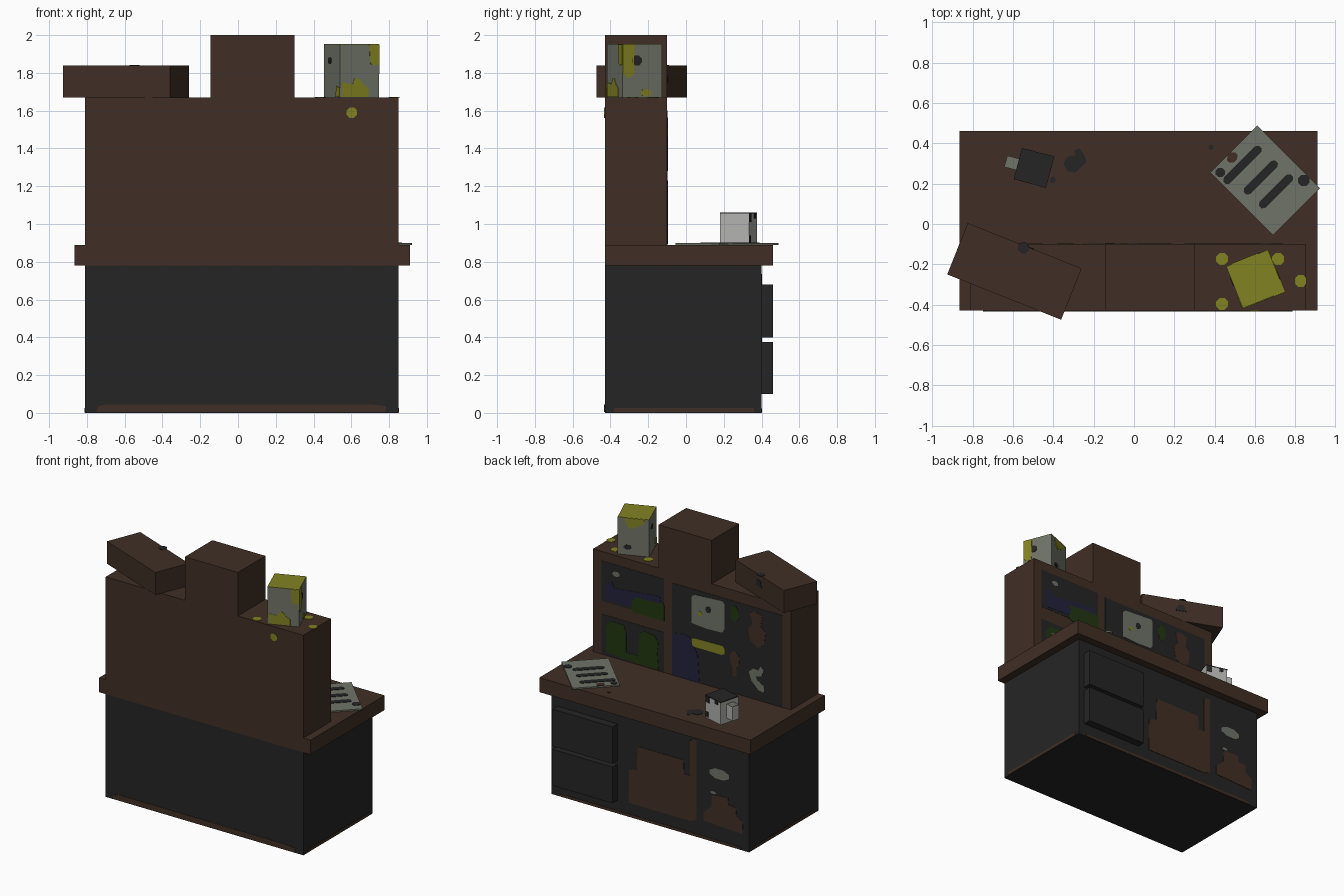
import bpy, bmesh, math
from mathutils import Vector, Matrix

if "Cube" in bpy.data.objects:
    bpy.data.objects.remove(bpy.data.objects["Cube"])


def mat(name, r, g, b):
    m = bpy.data.materials.new(name)
    lin = lambda c: ((c / 255 + 0.055) / 1.055) ** 2.4 if c > 10 else c / 255 / 12.92
    m.diffuse_color = (lin(r), lin(g), lin(b), 1)
    m.use_nodes = True
    m.node_tree.nodes["Principled BSDF"].inputs["Base Color"].default_value = m.diffuse_color
    return m


BROWN = mat("dark_wood", 64, 47, 37)
DARK = mat("charcoal", 37, 37, 37)
GREY = mat("paper_grey", 112, 116, 104)
YELLOW = mat("paint_yellow", 130, 130, 34)
WHITE = mat("mug_white", 178, 178, 175)
GREEN = mat("bottle_green", 34, 55, 17)
BLUE = mat("book_blue", 34, 34, 60)

X, Y, Z = Vector((1, 0, 0)), Vector((0, 1, 0)), Vector((0, 0, 1))


def finish(name, bm, m):
    bmesh.ops.recalc_face_normals(bm, faces=bm.faces)
    me = bpy.data.meshes.new(name)
    bm.to_mesh(me)
    bm.free()
    me.materials.append(m)
    ob = bpy.data.objects.new(name, me)
    bpy.context.collection.objects.link(ob)
    return ob


def box(name, x, y, z, m, turn=0):
    """Box from ranges, turned about its own vertical axis."""
    c = Vector((sum(x) / 2, sum(y) / 2, sum(z) / 2))
    size = (x[1] - x[0], y[1] - y[0], z[1] - z[0])
    bm = bmesh.new()
    bmesh.ops.create_cube(bm, size=1, matrix=Matrix.Translation(c) @ Matrix.Rotation(math.radians(turn), 4, 'Z')
                          @ Matrix.Diagonal((*size, 1)))
    return finish(name, bm, m)


def plate(name, pts, m, o, u, v, n, t=0.003):
    """Thin painted shape: 2D outline on the plane o,u,v, raised along n."""
    bm = bmesh.new()
    low = [bm.verts.new(o + u * a + v * b) for a, b in pts]
    top = [bm.verts.new(p.co + n * t) for p in low]
    bm.faces.new(low)
    bm.faces.new(top)
    for i in range(len(pts)):
        j = (i + 1) % len(pts)
        bm.faces.new((low[i], low[j], top[j], top[i]))
    return finish(name, bm, m)


def blob(a, b, ra, rb=None, n=8):
    rb = rb or ra
    return [(a + ra * math.cos((k + .5) * math.tau / n), b + rb * math.sin((k + .5) * math.tau / n)) for k in range(n)]


def rect(a0, a1, b0, b1):
    return [(a0, b0), (a1, b0), (a1, b1), (a0, b1)]


def back(name, pts, m, y, t=0.003):
    plate(name, pts, m, Vector((0, y, 0)), X, Z, Y, t)


def flat(name, pts, m, z, t=0.003):
    plate(name, pts, m, Vector((0, 0, z)), X, Y, Z, t)


def side_frame(cx, cy, turn, half, k):
    """Frame of side k of a turned box: 0 right, 1 back, 2 left, 3 front."""
    n = Matrix.Rotation(math.radians(turn + 90 * k), 3, 'Z') @ X
    return Vector((cx, cy, 0)) + n * half, Z.cross(n), Z, n


# Main bench
box("base_cabinet", (-.81, .85), (-.43, .40), (0, .78), DARK)
box("worktop", (-.865, .91), (-.43, .46), (.78, .89), BROWN)
box("upper_cabinet", (-.81, .85), (-.43, -.10), (.89, 1.67), BROWN)
box("top_crate", (-.145, .30), (-.43, -.10), (1.67, 2.0), BROWN)
for i, z in enumerate(((.10, .375), (.40, .68))):
    box(f"drawer_{i}", (.295, .80), (.395, .46), z, DARK)

# Worn strips round the floor edge
strip = [(-.75, .004), (.78, .004), (.785, .035), (.7, .045), (-.7, .045), (-.74, .035)]
plate("floor_strip_front", strip, BROWN, Vector((0, -.43, 0)), X, Z, -Y)
back("floor_strip_back", [(a, b * .5) for a, b in strip], BROWN, .40)
for s, x in ((1, .85), (-1, -.81)):
    plate("floor_strip_side", rect(-.38, .36, .003, .025), BROWN, Vector((x, 0, 0)), Y, Z, X * s)

# Painted shapes on the base
back("cabinet_opening", [(.20, .108), (.195, .36), (.13, .38), (.125, .555), (-.26, .555), (-.265, .45), (-.315, .45),
                         (-.315, .72), (-.37, .735), (-.37, .13), (-.32, .108)], BROWN, .40)
back("jug_shape", [(-.43, .14), (-.43, .205), (-.495, .265), (-.50, .36), (-.635, .365), (-.64, .315), (-.70, .31),
                   (-.705, .25), (-.76, .22), (-.755, .125)], BROWN, .40)
back("grey_mark", blob(-.562, .527, .088, .042), GREY, .40)
back("jug_cap", blob(-.51, .375, .025, .012), GREY, .40)

# Dark shelf recesses of the upper cabinet
H = -.10
for name, r in (("recess_upper", (.255, .78, 1.295, 1.60)), ("recess_lower", (.255, .78, .892, 1.195)),
                ("recess_tall", (-.74, .185, .892, 1.59))):
    back(name, rect(*r), DARK, H, .002)

# Shelf contents
back("blue_cloth", [(.74, 1.31), (.74, 1.44), (.69, 1.46), (.67, 1.42), (.29, 1.46), (.28, 1.40), (.50, 1.40),
                    (.52, 1.32)], BLUE, H, .004)
back("green_box", [(.53, 1.30), (.52, 1.40), (.27, 1.42), (.25, 1.40), (.25, 1.28), (.50, 1.28)], GREEN, H, .004)
back("grey_label", blob(.655, 1.53, .03, .02), GREY, H, .004)
back("green_bottles", [(.74, .92), (.74, 1.11), (.70, 1.16), (.59, 1.16), (.57, 1.10), (.57, .96), (.47, .96),
                       (.46, 1.13), (.42, 1.16), (.33, 1.15), (.30, 1.10), (.31, 1.02), (.30, .90), (.5, .90)],
     GREEN, H, .004)
back("poster", [(.02, 1.33), (.02, 1.53), (0, 1.55), (-.24, 1.565), (-.255, 1.55), (-.255, 1.35), (-.235, 1.325),
                (-.1, 1.32)], GREY, H, .004)
back("poster_dot", blob(-.12, 1.467, .025), DARK, H, .006)
back("poster_spot", blob(-.05, 1.42, .018), YELLOW, H, .006)
back("green_vial", blob(-.34, 1.493, .037, .065), GREEN, H, .004)
back("brown_flask", [(-.47, 1.33), (-.455, 1.42), (-.49, 1.46), (-.47, 1.54), (-.51, 1.56), (-.575, 1.54), (-.56, 1.46),
                     (-.60, 1.42), (-.59, 1.33), (-.54, 1.285)], BROWN, H, .004)
back("yellow_bar", [(.02, 1.17), (.02, 1.21), (0, 1.22), (-.24, 1.225), (-.255, 1.21), (-.255, 1.165), (-.23, 1.155),
                    (0, 1.155)], YELLOW, H, .004)
back("blue_book", [(.185, .892), (.185, 1.21), (.08, 1.23), (.03, 1.21), (-.03, 1.10), (-.045, .892)], BLUE, H, .004)
back("brown_bottle", [(-.325, 1.02), (-.325, 1.08), (-.30, 1.13), (-.305, 1.19), (-.34, 1.215), (-.375, 1.19),
                      (-.38, 1.13), (-.355, 1.08), (-.355, 1.02)], BROWN, H, .004)
back("grey_tool", [(-.46, 1.09), (-.50, 1.125), (-.54, 1.12), (-.56, 1.155), (-.585, 1.13), (-.565, 1.08), (-.52, 1.07),
                   (-.535, 1.04), (-.59, 1.01), (-.585, .96), (-.54, .97), (-.48, 1.03)], GREY, H, .004)

# Tilted crate on the left
cx, cy, ang = -.593, -.235, -21.7
box("loose_crate", (cx - .304, cx + .304), (cy - .137, cy + .137), (1.67, 1.84), BROWN, ang)
flat("crate_stain_top", blob(-.548, -.119, .03), DARK, 1.84)
o, u, v, n = side_frame(cx, cy, ang, .137, 1)
plate("crate_stain_side", [(-.05, 1.75), (.03, 1.75), (.01, 1.80), (-.03, 1.80)], DARK, o, u, v, n)

# Paint tin with drips
cx, cy, ang = .602, -.273, 21.8
box("paint_tin", (cx - .112, cx + .112), (cy - .112, cy + .112), (1.67, 1.95), GREY, ang)
plate("tin_paint_top", rect(-.112, .112, -.112, .112), YELLOW, Vector((cx, cy, 1.948)),
      side_frame(0, 0, ang, 0, 0)[3], side_frame(0, 0, ang, 0, 1)[3], Z, .004)
splash = [(-.10, 1.672), (.05, 1.672), (.05, 1.72), (.02, 1.74), (0, 1.77), (-.03, 1.77), (-.04, 1.74), (-.10, 1.75)]
for k in range(4):
    f = side_frame(cx, cy, ang, .112, k)
    if k == 3:
        plate("tin_splash", splash, YELLOW, *f)
        plate("tin_drip", [(.055, 1.95), (.06, 1.85), (.08, 1.84), (.112, 1.845), (.112, 1.95)], YELLOW, *f)
    elif k == 2:
        plate("tin_splash", [(.05, 1.672), (.112, 1.672), (.112, 1.72), (.07, 1.73)], YELLOW, *f)
        plate("tin_mark", blob(-.03, 1.865, .025, .018), DARK, *f)
    elif k == 0:
        plate("tin_drip", [(-.112, 1.95), (-.112, 1.80), (-.08, 1.77), (-.05, 1.79), (-.045, 1.95)], YELLOW, *f)
        plate("tin_mark", blob(-.03, 1.865, .028), DARK, *f)
        plate("tin_splash", blob(.02, 1.695, .03, .022), YELLOW, *f)
    else:
        plate("tin_drip", [(-.06, 1.95), (-.05, 1.90), (-.02, 1.87), (.03, 1.89), (.07, 1.91), (.08, 1.95)], YELLOW, *f)
        plate("tin_mark", blob(-.04, 1.73, .03, .018), DARK, *f)

# Paint spots around the tin
for a, b in ((.437, -.173), (.715, -.173), (.827, -.282), (.437, -.396)):
    flat("paint_spot", blob(a, b, .032), YELLOW, 1.67)
plate("paint_spot_front", blob(.603, 1.59, .03), YELLOW, Vector((0, -.43, 0)), X, Z, -Y)

# Sheet of paper with stripes (local axes: long edge, short edge)
box("paper_sheet", (.65 - .22, .65 + .22), (.2165 - .165, .2165 + .165), (.89, .90), GREY, -45)
s = math.sqrt(.5)
P = (Vector((.65, .2165, .90)), Vector((s, -s, 0)), Vector((s, s, 0)), Z)
for a, b, half in ((-.133, -.025, .125), (-.025, -.005, .11), (.077, 0, .11)):
    w = .021
    plate("paper_line", [(a - w, b - half + .015), (a - .01, b - half), (a + .01, b - half), (a + w, b - half + .015),
                         (a + w, b + half - .015), (a + .01, b + half), (a - .01, b + half), (a - w, b + half - .015)],
          DARK, *P)
plate("paper_blot", blob(.136, .135, .03), DARK, *P)
plate("paper_blot", blob(-.185, -.13, .025), DARK, *P)
plate("paper_tear", blob(-.195, -.035, .024, .03), BROWN, *P)

# Mug with drink, handle and stains
cx, cy, ang = -.496, .278, -15
box("mug", (cx - .082, cx + .082), (cy - .079, cy + .079), (.89, 1.06), WHITE, ang)
box("drink", (cx - .083, cx + .083), (cy - .08, cy + .08), (1.055, 1.062), DARK, ang)
box("mug_handle", (-.637, -.57), (.273, .332), (.925, 1.03), WHITE, ang)
box("handle_top", (-.637, -.57), (.273, .332), (1.03, 1.033), GREY, ang)
f = side_frame(cx, cy, ang, .079, 1)
for a0, a1, b0, b1 in ((-.079, -.04, 1.01, 1.06), (-.079, -.05, .90, .94), (.02, .05, 1.03, 1.06)):
    plate("mug_stain", rect(a0, a1, b0, b1), DARK, *f)
flat("spill", [(-.35, .30), (-.33, .26), (-.29, .255), (-.235, .31), (-.245, .34), (-.27, .375), (-.295, .365),
               (-.29, .34), (-.33, .335)], DARK, .89)
flat("spill_drop", blob(-.403, .218, .016), DARK, .89)
flat("worktop_drop", blob(.382, .38, .013), DARK, .89)
